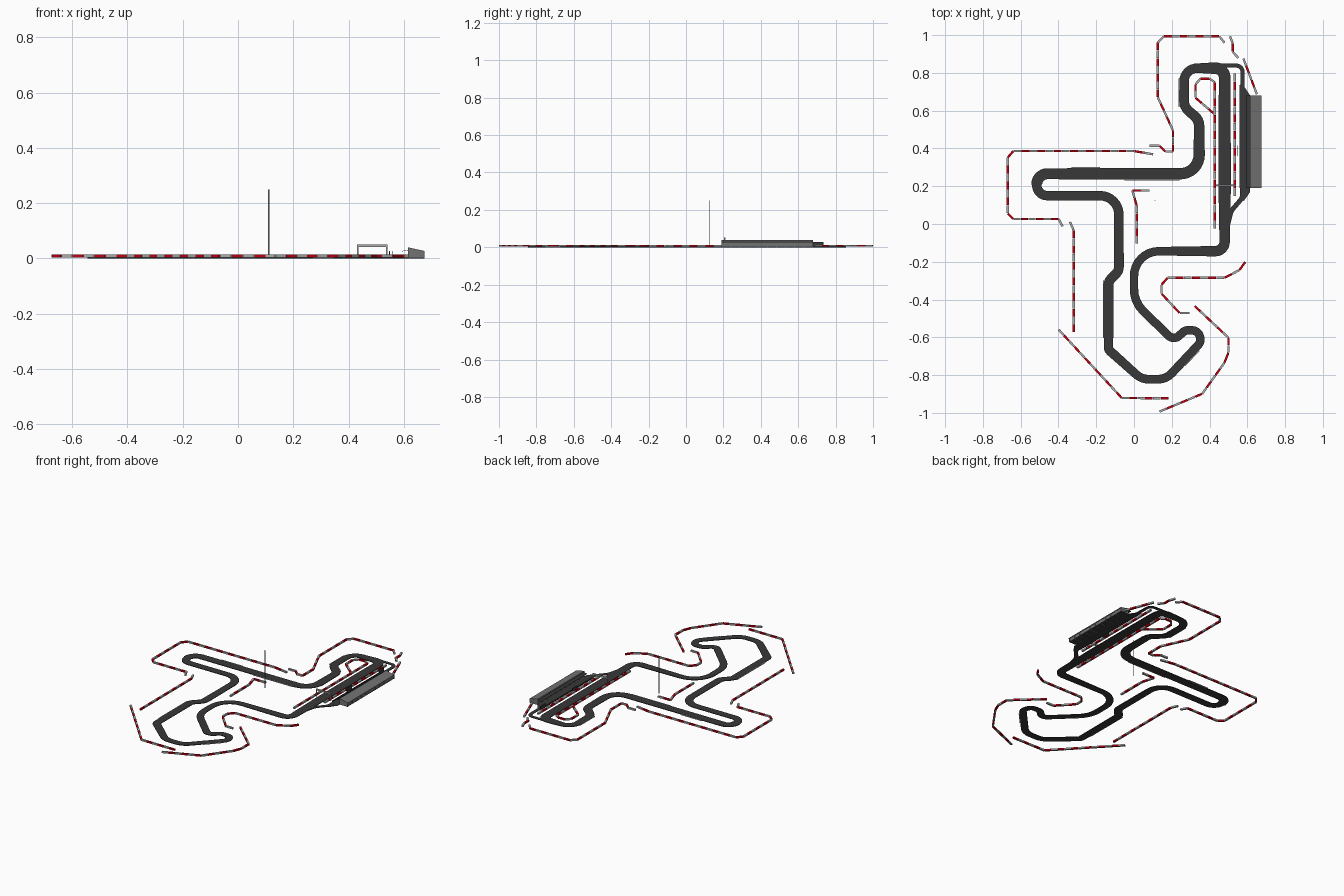
import bpy, bmesh, math
from mathutils import Vector

if "Cube" in bpy.data.objects:
    bpy.data.objects.remove(bpy.data.objects["Cube"])


def material(name, r, g, b):
    m = bpy.data.materials.new(name)
    m.diffuse_color = (r, g, b, 1)
    m.use_nodes = True
    m.node_tree.nodes["Principled BSDF"].inputs["Base Color"].default_value = m.diffuse_color
    return m


ASPHALT = material("asphalt", 0.04, 0.04, 0.04)
RED = material("red", 0.55, 0.0, 0.005)
DARK = material("dark_grey", 0.17, 0.17, 0.17)
LIGHT = material("light_grey", 0.42, 0.42, 0.42)


def finish(name, bm, *mats):
    bmesh.ops.recalc_face_normals(bm, faces=bm.faces)
    me = bpy.data.meshes.new(name)
    bm.to_mesh(me)
    bm.free()
    for m in mats:
        me.materials.append(m)
    ob = bpy.data.objects.new(name, me)
    bpy.context.collection.objects.link(ob)
    return ob


def prism(bm, bottom, top, mat=0):
    a = [bm.verts.new(p) for p in bottom]
    b = [bm.verts.new(p) for p in top]
    n = len(a)
    faces = [bm.faces.new(a[::-1]), bm.faces.new(b)]
    faces += [bm.faces.new((a[i], a[(i + 1) % n], b[(i + 1) % n], b[i])) for i in range(n)]
    for f in faces:
        f.material_index = mat


def box(bm, x0, x1, y0, y1, z0, z1):
    q = [(x0, y0), (x1, y0), (x1, y1), (x0, y1)]
    prism(bm, [(x, y, z0) for x, y in q], [(x, y, z1) for x, y in q])


def bar(bm, a, b, w, z0, z1, mat=0):
    d = (b - a).normalized() * w / 2
    n = Vector((-d.y, d.x))
    q = [a - n, b - n, b + n, a + n]
    prism(bm, [(p.x, p.y, z0) for p in q], [(p.x, p.y, z1) for p in q], mat)


def fillet(corners, closed):
    """Round each (x, y, radius, width) corner; returns [(point, width)]."""
    out, n = [], len(corners)
    for i, (x, y, r, w) in enumerate(corners):
        p = Vector((x, y))
        u = Vector(corners[i - 1][:2]) - p
        v = Vector(corners[(i + 1) % n][:2]) - p
        lim = 0.49 * min(u.length, v.length)
        u.normalize()
        v.normalize()
        # open ends and straight-through points stay as they are
        if (not closed and i in (0, n - 1)) or u.dot(v) < -0.999:
            out.append((p, w))
            continue
        half = u.angle(v) / 2
        t = min(r / math.tan(half), lim)
        r = t * math.tan(half)
        c = p + (u + v).normalized() * (r / math.sin(half))
        a, b = p + u * t - c, p + v * t - c
        turn = math.pi - 2 * half
        steps = max(2, round(turn / 0.2))
        for k in range(steps + 1):
            s = k / steps
            q = (a * math.sin((1 - s) * turn) + b * math.sin(s * turn)) / math.sin(turn)
            out.append((c + q, w))
    return out


def road(name, corners, closed, top):
    pts = fillet(corners, closed)
    n = len(pts)
    bm = bmesh.new()
    rings = []
    for i, (p, w) in enumerate(pts):
        a = pts[i - 1][0] if closed or i else p
        b = pts[(i + 1) % n][0] if closed or i < n - 1 else p
        d = (b - a).normalized() * w / 2
        s = Vector((-d.y, d.x))
        rings.append([bm.verts.new((q.x, q.y, z)) for q, z in
                      ((p - s, 0), (p + s, 0), (p + s, top), (p - s, top))])
    for i in range(n if closed else n - 1):
        r, s = rings[i], rings[(i + 1) % n]
        for k in range(4):
            bm.faces.new((r[k], r[(k + 1) % 4], s[(k + 1) % 4], s[k]))
    if not closed:
        bm.faces.new(rings[0])
        bm.faces.new(rings[-1])
    return finish(name, bm, ASPHALT)


def barrier(name, pts):
    """Alternating grey and red blocks along a polyline."""
    bm, k = bmesh.new(), 0
    pts = [Vector(p) + Vector((.001, -.004)) for p in pts]
    for a, b in zip(pts, pts[1:]):
        n = max(1, round((b - a).length / 0.042))
        for i in range(n):
            bar(bm, a.lerp(b, i / n), a.lerp(b, (i + 0.97) / n), 0.012, 0.003, 0.0135, k % 2)
            k += 1
    finish(name, bm, LIGHT, RED)


# Circuit
road("race_track", [
    (.48, .825, .05, .062), (.265, .825, .07, .05), (.265, .62, .07, .052), (.345, .55, .07, .055),
    (.345, .266, .1, .06), (-.515, .266, .056, .058), (-.515, .15, .056, .05),
    (-.08, .15, .1, .05), (-.08, -.248, .05, .052), (-.135, -.303, .05, .052),
    (-.135, -.665, .03, .05), (.04, -.822, .1, .046), (.17, -.822, .1, .046),
    (.357, -.622, .04, .045), (.338, -.563, .05, .045), (.27, -.563, .04, .045), (.21, -.618, .04, .045),
    (0, -.413, .16, .045), (0, -.144, .16, .045), (.48, -.144, .05, .055), (.48, .2, .2, .066)], True, .004)

# Pit lane, apron and garage floor
road("pit_lane", [(.42, .839, 0, .025), (.575, .839, .035, .022), (.575, .68, .1, .022),
                  (.575, .14, .05, .025), (.515, .07, .06, .025), (.495, -.01, 0, .025)], False, .0035)
bm = bmesh.new()
apron = [(.56, .74), (.578, .735), (.615, .68), (.615, .17), (.58, .12), (.56, .16)]
prism(bm, [(x, y, 0) for x, y in apron], [(x, y, .003) for x, y in apron])
box(bm, .615, .672, .19, .68, 0, .003)
finish("pit_apron", bm, ASPHALT)

# Safety barriers
barrier("north_barrier", [(.478, .964), (.45, .998), (.157, .998), (.125, .964), (.125, .675), (.205, .5),
                          (.205, .388), (.165, .388), (.135, .418), (.08, .418)])
barrier("west_barrier", [(.10, .373), (0, .39), (-.64, .39), (-.67, .355), (-.67, .06), (-.64, .03),
                         (-.40, .03), (-.378, -.01)])
barrier("inner_west_barrier", [(-.34, .015), (-.32, -.03), (-.32, -.57)])
barrier("south_west_barrier", [(-.40, -.555), (-.066, -.917), (.182, -.919)])
barrier("south_east_barrier", [(.134, -.989), (.36, -.895), (.478, -.73), (.499, -.677), (.499, -.598),
                               (.32, -.43)])
barrier("east_barrier", [(.293, -.467), (.24, -.467), (.145, -.365), (.145, -.317), (.177, -.281),
                         (.478, -.281), (.557, -.24), (.589, -.196)])
barrier("centre_barrier", [(.08, .181), (-.01, .181), (.014, .10), (.014, -.10)])
barrier("infield_barrier", [(.426, -.02), (.426, .755), (.40, .773), (.35, .773), (.325, .743), (.325, .672),
                            (.426, .585)])
barrier("corner_barrier", [(.507, .998), (.522, .96), (.522, .915), (.552, .882)])
barrier("paddock_barrier", [(.578, .88), (.65, .69)])
barrier("pit_wall", [(.532, .8), (.532, .15)])

# Kerbs along the track edges
bm = bmesh.new()
for a, b in (((-.33, .299), (-.18, .299)), ((-.05, .234), (.24, .234)), ((.239, .77), (.239, .62)),
             ((-.162, -.30), (-.162, -.60)), ((.02, -.455), (.17, -.605)), ((.345, -.67), (.27, -.75))):
    bar(bm, Vector(a), Vector(b), .006, 0, .0035)
finish("kerbs", bm, LIGHT)

# Pit garages: sloping roof, recessed back wall, bay dividers, front header
bm = bmesh.new()
Y0, Y1, BAYS = .19, .68, 10
roof = [(.615, .035), (.675, .022), (.675, .027), (.615, .040)]
prism(bm, [(x, Y0, z) for x, z in roof], [(x, Y1, z) for x, z in roof])
box(bm, .668, .671, Y0, Y1, 0, .0235)
box(bm, .615, .619, Y0, Y1, .029, .036)
side = [(.615, 0), (.674, 0), (.674, .023), (.615, .036)]
for i in range(BAYS + 1):
    y = Y0 + (Y1 - Y0 - .005) * i / BAYS
    prism(bm, [(x, y, z) for x, z in side], [(x, y + .005, z) for x, z in side])
finish("pit_garages", bm, DARK)

# Thin awning over the garage fronts
bm = bmesh.new()
awning = [(.594, .0255), (.616, .029), (.616, .0305), (.594, .027)]
prism(bm, [(x, Y0, z) for x, z in awning], [(x, Y1, z) for x, z in awning])
finish("garage_awning", bm, ASPHALT)

# Pit fence boards
bm = bmesh.new()
box(bm, .558, .561, .68, .735, 0, .027)
box(bm, .546, .549, .36, .415, 0, .027)
box(bm, .558, .561, .19, .68, 0, .01)
finish("pit_fence", bm, ASPHALT)

# Start gantry over the straight
bm = bmesh.new()
for x in (.431, .536):
    box(bm, x, x + .005, .203, .209, 0, .042)
box(bm, .431, .541, .202, .21, .042, .051)
finish("start_gantry", bm, LIGHT)

# Tall infield mast
bm = bmesh.new()
box(bm, .1085, .1135, .1235, .1265, 0, .25)
finish("infield_mast", bm, DARK)
